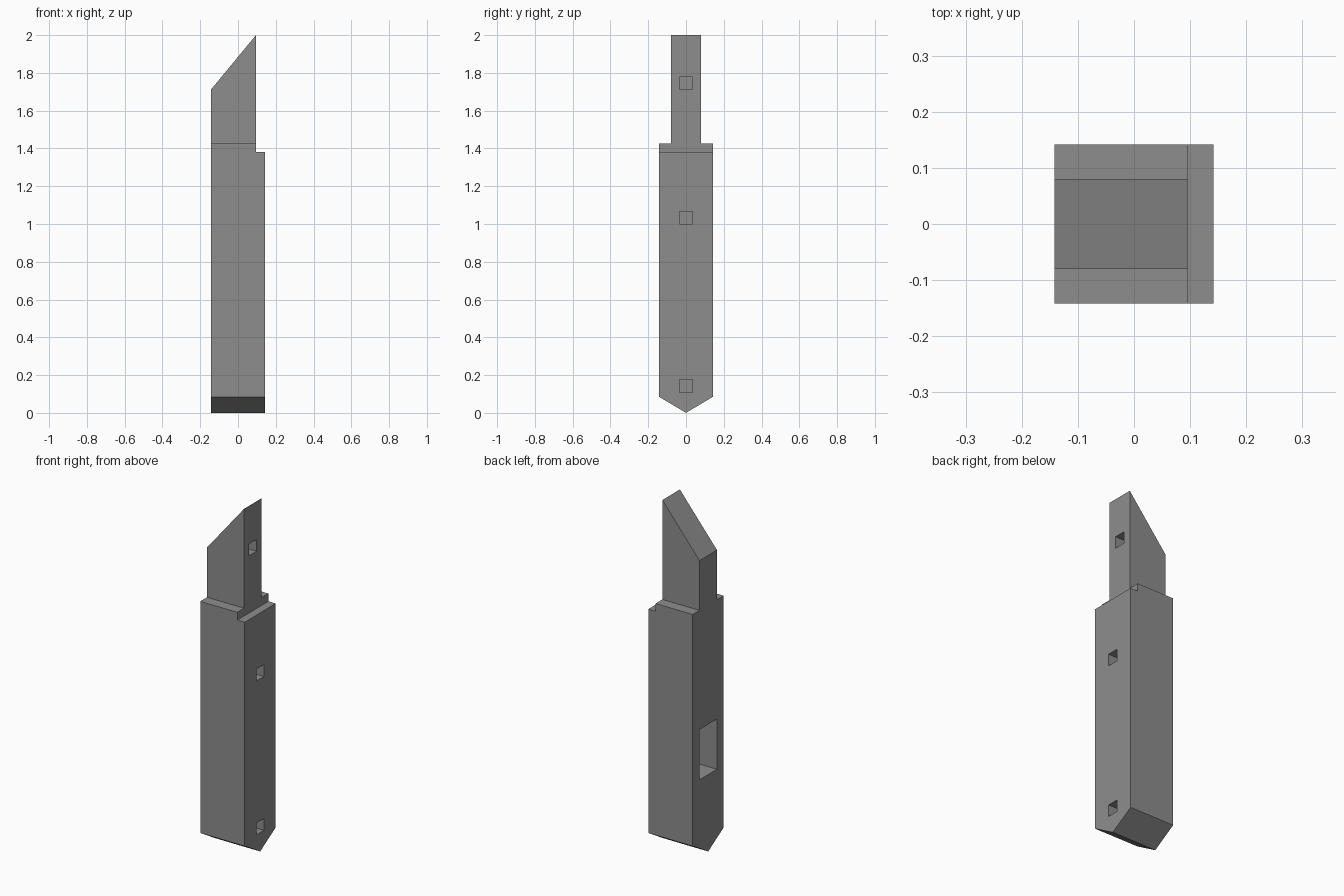
import bpy
import bmesh
from mathutils import Vector

if "Cube" in bpy.data.objects:
    bpy.data.objects.remove(bpy.data.objects["Cube"], do_unlink=True)

HALF = 0.142       # half width of the post
TENON = 0.08       # half width of the tenon and of its mortise
TENON_X = 0.095    # outer face of the tenon
SHOULDER = 1.425   # height where the tenon starts

grey = bpy.data.materials.new("mid grey")
grey.use_nodes = True
grey.diffuse_color = (0.27, 0.27, 0.27, 1)
grey.node_tree.nodes["Principled BSDF"].inputs["Base Color"].default_value = grey.diffuse_color


def extrude_profile(name, points, axis, start, end):
    """Extrude a closed outline along x (points are y, z) or y (points are x, z)."""
    def place(a, b, depth):
        return (depth, a, b) if axis == "x" else (a, depth, b)
    bm = bmesh.new()
    face = bm.faces.new([bm.verts.new(place(a, b, start)) for a, b in points])
    grown = bmesh.ops.extrude_face_region(bm, geom=[face])["geom"]
    bmesh.ops.translate(bm, vec=Vector(place(0, 0, end - start)),
                        verts=[g for g in grown if isinstance(g, bmesh.types.BMVert)])
    bmesh.ops.recalc_face_normals(bm, faces=bm.faces)
    mesh = bpy.data.meshes.new(name)
    bm.to_mesh(mesh)
    bm.free()
    mesh.materials.append(grey)
    obj = bpy.data.objects.new(name, mesh)
    bpy.context.collection.objects.link(obj)
    return obj


def carve(target, cutter, operation="DIFFERENCE"):
    """Apply a boolean and remove the cutter."""
    mod = target.modifiers.new("carve", "BOOLEAN")
    mod.operation, mod.solver, mod.object = operation, "EXACT", cutter
    bpy.context.view_layer.update()
    graph = bpy.context.evaluated_depsgraph_get()
    result = bpy.data.meshes.new_from_object(target.evaluated_get(graph))
    target.modifiers.clear()
    target.data = result
    bpy.data.objects.remove(cutter, do_unlink=True)


def pocket(target, half_y, z_low, z_high, x_start, x_end):
    outline = [(-half_y, z_low), (half_y, z_low), (half_y, z_high), (-half_y, z_high)]
    carve(target, extrude_profile("pocket_cutter", outline, "x", x_start, x_end))


# Post with wedge foot, shoulders and tenon, as seen from the side
half_outline = [(HALF, 0.085), (HALF, SHOULDER), (TENON, SHOULDER), (TENON, 2.1)]
outline = [(0, 0)] + half_outline + [(-y, z) for y, z in reversed(half_outline)]
post = extrude_profile("post", outline, "x", -HALF, HALF)

# Lower shoulder and sloped tenon tip, as seen from the front
slope = (2 - 1.713) / (TENON_X + HALF)
tip = [(-0.3, -0.2), (0.3, -0.2), (0.3, 1.38), (TENON_X, 1.38),
       (TENON_X, 2), (-0.3, 2 - slope * (TENON_X + 0.3))]
carve(post, extrude_profile("tip_cutter", tip, "y", -0.3, 0.3), "INTERSECT")

# Mortise on the flush side
pocket(post, TENON, 0.445, 0.735, -0.3, 0.0)

# Square peg holes on the shouldered side
for height, surface in ((0.143, HALF), (1.033, HALF), (1.745, TENON_X)):
    pocket(post, 0.034, height - 0.034, height + 0.034, surface - 0.095, 0.3)

if not post.data.materials:
    post.data.materials.append(grey)
